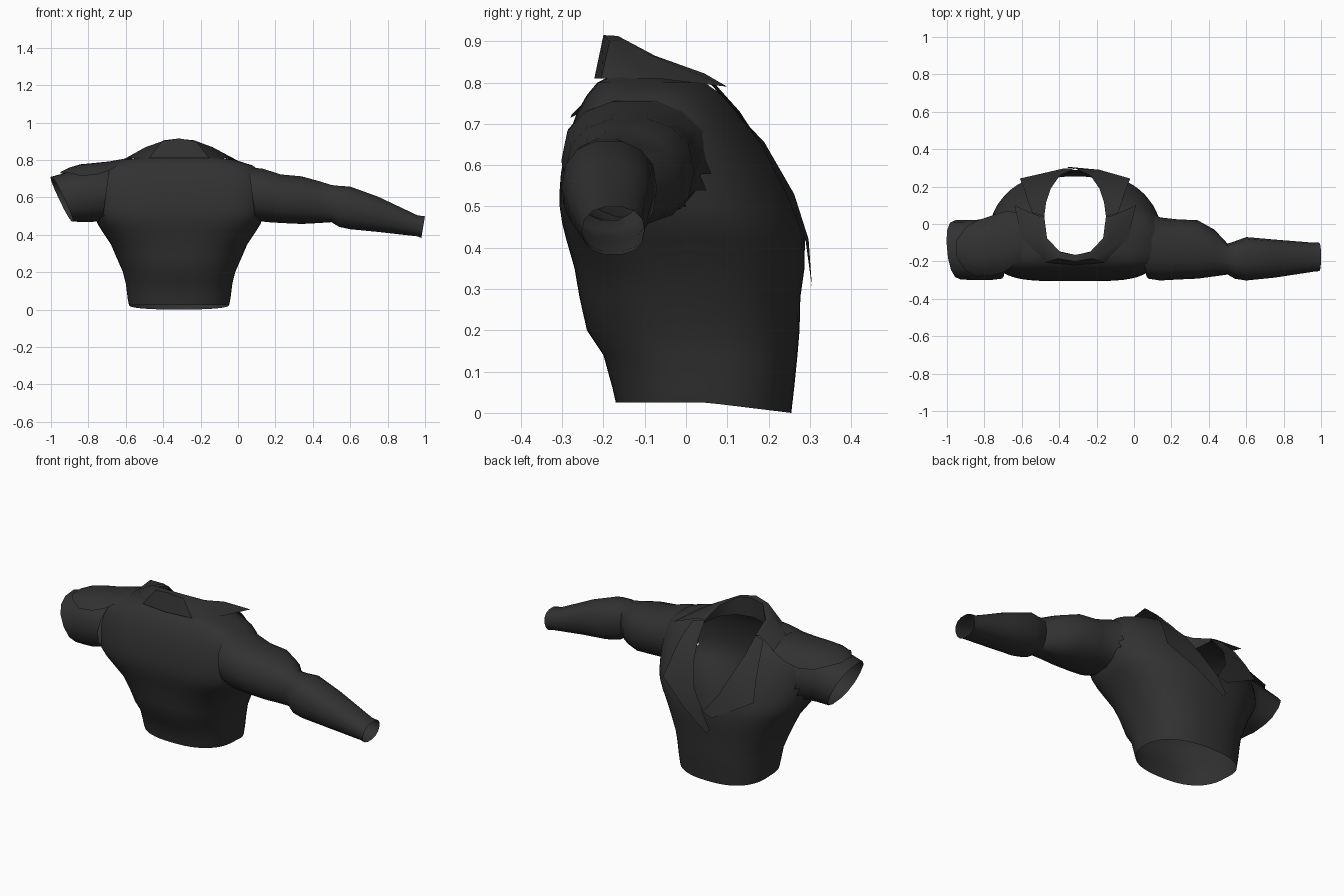
import bpy, bmesh, math

CX = -0.315  # centre line of the torso

cloth = bpy.data.materials.new("charcoal cloth")
cloth.diffuse_color = (0.031, 0.031, 0.031, 1)


def spow(v, e):
    return math.copysign(abs(v) ** e, v)


def loft(name, rows, closed=False, up=False, skip=None):
    """Skin a list of equally long point rows; skip(centre) leaves faces out."""
    bm = bmesh.new()
    vs = [[bm.verts.new(p) for p in r] for r in rows]
    n = len(rows[0])
    for a, b in zip(vs, vs[1:]):
        for i in range(n if closed else n - 1):
            j = (i + 1) % n
            bm.faces.new((a[i], a[j], b[j], b[i]))
    bmesh.ops.remove_doubles(bm, verts=bm.verts, dist=0.0005)
    bmesh.ops.recalc_face_normals(bm, faces=bm.faces)
    if up and sum(f.normal.z * f.calc_area() for f in bm.faces) < 0:
        bmesh.ops.reverse_faces(bm, faces=bm.faces)
    if skip:
        gone = [f for f in bm.faces if skip(f.calc_center_median())]
        bmesh.ops.delete(bm, geom=gone, context='FACES')
    me = bpy.data.meshes.new(name)
    bm.to_mesh(me)
    bm.free()
    me.materials.append(cloth)
    ob = bpy.data.objects.new(name, me)
    bpy.context.collection.objects.link(ob)
    bpy.ops.object.select_all(action='DESELECT')
    ob.select_set(True)
    bpy.context.view_layer.objects.active = ob
    bpy.ops.object.shade_smooth_by_angle(angle=math.radians(45))
    return ob


# Torso: z, half width, y min, y max, half width of the neck opening
torso = [
    (0.025, 0.268, -0.17, 0.255, 0), (0.06, 0.275, -0.178, 0.262, 0),
    (0.14, 0.285, -0.20, 0.27, 0), (0.20, 0.30, -0.24, 0.275, 0),
    (0.28, 0.335, -0.258, 0.277, 0), (0.35, 0.365, -0.27, 0.287, 0),
    (0.42, 0.412, -0.29, 0.288, 0), (0.46, 0.437, -0.30, 0.282, 0.03),
    (0.50, 0.45, -0.306, 0.27, 0.065), (0.54, 0.455, -0.306, 0.252, 0.09),
    (0.58, 0.458, -0.303, 0.233, 0.11), (0.64, 0.458, -0.293, 0.20, 0.13),
    (0.69, 0.452, -0.278, 0.165, 0.148), (0.73, 0.44, -0.263, 0.135, 0.157),
    (0.77, 0.395, -0.24, 0.10, 0.163), (0.80, 0.30, -0.215, 0.065, 0.165),
    (0.82, 0.175, -0.175, 0.05, 0.165),
]
N = 52
rows = []
for z, hw, y0, y1, w in torso:
    k = min(1, max(0, (z - 0.3) / 0.2))
    e_front, e_back = 0.82 - 0.32 * k, 0.82 + 0.12 * k   # flat front, rounder rear
    t0 = math.asin((w / hw) ** (1 / e_back))
    row = []
    for i in range(N + 1):
        t = t0 + (2 * math.pi - 2 * t0) * i / N
        e = e_back if math.cos(t) > 0 else e_front
        y = (y0 + y1) / 2 + (y1 - y0) / 2 * spow(math.cos(t), e)
        dip = 0.025 * max(0, (y - 0.05) / 0.205) if z < 0.05 else 0
        row.append((CX + hw * spow(math.sin(t), e), y, z - dip))
    rows.append(row)


def armhole(c):
    return abs(c.x - CX) > 0.405 and ((c.y + 0.125) / 0.165) ** 2 + ((c.z - 0.615) / 0.135) ** 2 < 1


loft("torso", rows, skip=armhole)


def ring(x, y0, y1, z0, z1, lean=0, a0=0, a1=360, n=14, e=0.86, skew=0):
    """Arc of a squarish ellipse across the arm; lean and skew tip it along x."""
    out = []
    for i in range(n):
        a = math.radians(a0 + (a1 - a0) * i / (n if a1 - a0 == 360 else n - 1))
        c, s = spow(math.cos(a), e), spow(math.sin(a), e)
        out.append((x + lean * s + skew * c, (y0 + y1) / 2 + (y1 - y0) / 2 * c,
                    (z0 + z1) / 2 + (z1 - z0) / 2 * s))
    return out


# Sleeves: x, y min, y max, z min, z max, lean
loft("long_sleeve", [ring(*r) for r in [
    (0.075, -0.292, 0.075, 0.475, 0.763, -0.02), (0.14, -0.302, 0.035, 0.465, 0.757, -0.01),
    (0.23, -0.297, 0.025, 0.46, 0.725, 0), (0.34, -0.292, 0.02, 0.455, 0.715, 0),
    (0.43, -0.28, -0.03, 0.46, 0.69, 0), (0.50, -0.27, -0.105, 0.465, 0.668, 0),
    (0.54, -0.293, -0.092, 0.44, 0.664, 0),
    (0.60, -0.302, -0.07, 0.427, 0.66, 0), (0.75, -0.287, -0.083, 0.413, 0.605, 0),
    (0.96, -0.255, -0.10, 0.39, 0.505, 0), (0.99, -0.252, -0.10, 0.382, 0.50, 0.01)]],
    closed=True)
loft("short_sleeve", [ring(*r, skew=k) for k, r in [
    (0, (-0.705, -0.292, 0.075, 0.475, 0.763, 0.02)),
    (0, (-0.77, -0.30, 0.035, 0.465, 0.763, 0.01)),
    (0, (-0.84, -0.30, 0.022, 0.465, 0.75, -0.02)),
    (-0.015, (-0.942, -0.297, 0.02, 0.468, 0.712, -0.058))]], closed=True)

# Shoulder flap lying over the short sleeve: ring values plus the arc it covers
loft("shoulder_flap", [ring(*r, n=9) for r in [
    (-0.95, -0.26, 0.0, 0.47, 0.735, 0, 75, 110), (-0.90, -0.30, 0.025, 0.47, 0.76, 0, 45, 130),
    (-0.84, -0.305, 0.035, 0.46, 0.777, 0, 28, 146), (-0.76, -0.305, 0.06, 0.46, 0.785, 0, 25, 146),
    (-0.69, -0.30, 0.10, 0.46, 0.792, 0, 35, 138), (-0.60, -0.30, 0.13, 0.46, 0.808, 0, 50, 115)]],
    up=True)

# Collar: neck stand, top edge, fold and outer edge, mirrored about the torso centre
stand = [(0, -0.168, 0.80), (0.09, -0.145, 0.80), (0.155, -0.07, 0.80), (0.168, 0.04, 0.80)]
inner = [(0, -0.165, 0.913), (0.08, -0.15, 0.905), (0.15, -0.075, 0.865), (0.165, 0.04, 0.818)]
fold = [(0, -0.20, 0.915), (0.09, -0.185, 0.90), (0.18, -0.09, 0.868), (0.20, 0.045, 0.822)]
outer = [(0, -0.222, 0.81), (0.16, -0.205, 0.81), (0.285, -0.07, 0.81), (0.325, 0.10, 0.79)]


def both(edge):
    return [(CX - x, y, z) for x, y, z in reversed(edge[1:])] + [(CX + x, y, z) for x, y, z in edge]


loft("collar", [both(e) for e in (stand, inner, fold, outer)], up=True)

# Lapels: neck edge and outer edge; the right one runs on over the left
v_edge = [(0.165, 0.04, 0.818), (0.155, 0.115, 0.735), (0.13, 0.19, 0.655),
          (0.08, 0.262, 0.53), (0, 0.297, 0.42)]
l_edge = [(0.23, 0.06, 0.808), (0.255, 0.13, 0.73), (0.27, 0.182, 0.65),
          (0.295, 0.243, 0.53), (0.06, 0.297, 0.40)]
for side, s in (("left", -1), ("right", 1)):
    a, b = list(v_edge), list(l_edge)
    if s > 0:
        b[-1] = (0.13, 0.29, 0.415)
        a.append((-0.05, 0.302, 0.33))
        b.append((-0.03, 0.305, 0.305))
    loft("lapel_" + side, [[(CX + s * x, y, z) for x, y, z in e] for e in (a, b)], up=True)
